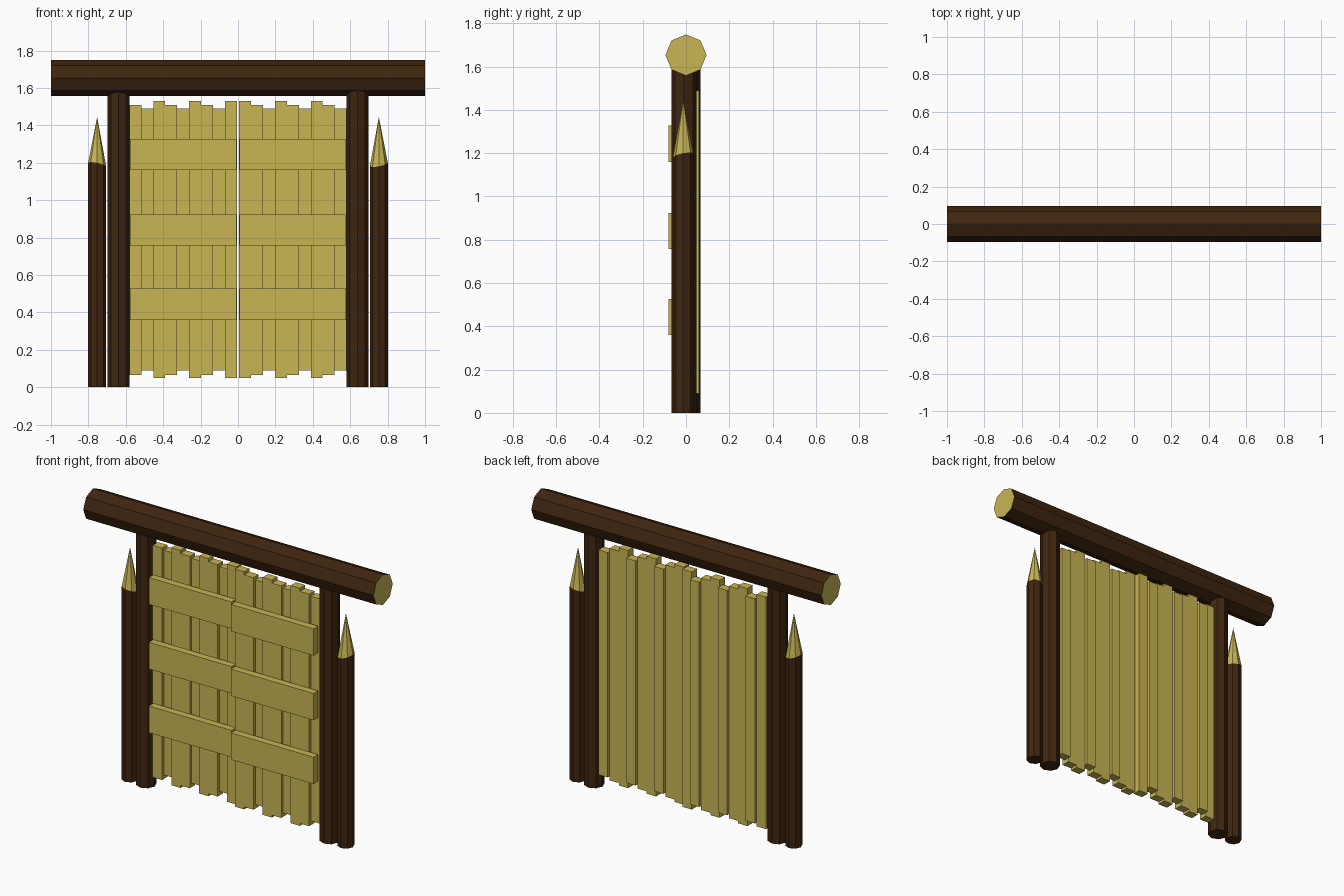
import bpy, bmesh, math
from mathutils import Matrix

cube = bpy.data.objects.get("Cube")
if cube:
    bpy.data.objects.remove(cube)


def material(name, rgb):
    mat = bpy.data.materials.new(name)
    mat.use_nodes = True
    mat.diffuse_color = (*rgb, 1)
    for node in mat.node_tree.nodes:
        if node.type == 'BSDF_PRINCIPLED':
            node.inputs["Base Color"].default_value = (*rgb, 1)
            node.inputs["Roughness"].default_value = 0.9
    return mat


BARK = material("dark_bark", (0.05, 0.019, 0.005))
WOOD = material("pale_cut_wood", (0.58, 0.46, 0.09))


def finish(name, bm, mats, location=(0, 0, 0)):
    bmesh.ops.recalc_face_normals(bm, faces=bm.faces)
    mesh = bpy.data.meshes.new(name)
    bm.to_mesh(mesh)
    bm.free()
    for mat in mats:
        mesh.materials.append(mat)
    obj = bpy.data.objects.new(name, mesh)
    obj.location = location
    bpy.context.collection.objects.link(obj)
    return obj


def log(bm, radius, z0, z1):
    """Upright eight-sided log."""
    move = Matrix.Translation((0, 0, (z0 + z1) / 2))
    return bmesh.ops.create_cone(bm, cap_ends=True, segments=8, radius1=radius,
                                 radius2=radius, depth=z1 - z0, matrix=move)["verts"]


def board(name, x0, x1, y0, y1, z0, z1):
    bm = bmesh.new()
    size = Matrix.Diagonal((x1 - x0, y1 - y0, z1 - z0, 1))
    bmesh.ops.create_cube(bm, size=1, matrix=size)
    centre = ((x0 + x1) / 2, (y0 + y1) / 2, (z0 + z1) / 2)
    return finish(name, bm, [WOOD], centre)


# Top beam: bark sides, cut wood on both ends
bm = bmesh.new()
log(bm, 0.095, -1, 1)
bmesh.ops.rotate(bm, verts=bm.verts, matrix=Matrix.Rotation(math.pi / 2, 3, 'Y'))
bm.normal_update()
for face in bm.faces:
    face.material_index = int(abs(face.normal.x) > 0.9)
finish("top_beam", bm, [BARK, WOOD], (0, 0, 1.653))

# Posts and sharpened stakes; the two sides are half-turn copies
for side, label in ((1, "left"), (-1, "right")):
    bm = bmesh.new()
    log(bm, 0.058, 0, 1.6)
    finish(label + "_post", bm, [BARK], (side * 0.639, -side * 0.009, 0))

    bm = bmesh.new()
    log(bm, 0.048, 0, 1.19)
    top = next(f for f in bm.faces if all(v.co.z > 1 for v in f.verts))
    for v in top.verts:
        v.co.z += side * (0.2 * v.co.x + 0.2 * v.co.y)
    tip = bmesh.ops.poke(bm, faces=[top])
    tip["verts"][0].co.z = 1.445
    for face in tip["faces"]:
        face.material_index = 1
    finish(label + "_stake", bm, [BARK, WOOD], (side * 0.753, -side * 0.013, 0))

# Uneven door planks: (bottom, top, set-back) repeating in threes
KINDS = [(0.065, 1.51, 0), (0.09, 1.49, 0.018), (0.05, 1.53, 0)]
WIDTH = 0.064
for label, start, first, front in (("right", -0.581, 0, -0.01),
                                   ("left", 0.005, 2, -0.038)):
    for i in range(9):
        low, high, back = KINDS[(first + i) % 3]
        x = start + i * WIDTH
        board(f"{label}_plank_{i + 1}", x, x + WIDTH, front + back,
              front + back + 0.052, low, high)
    # Cross rails on the front of each door
    for j, z in enumerate((0.36, 0.757, 1.16)):
        board(f"{label}_rail_{j + 1}", start + 0.003, start + 9 * WIDTH - 0.003,
              front - 0.043, front + 0.002, z, z + 0.167)
